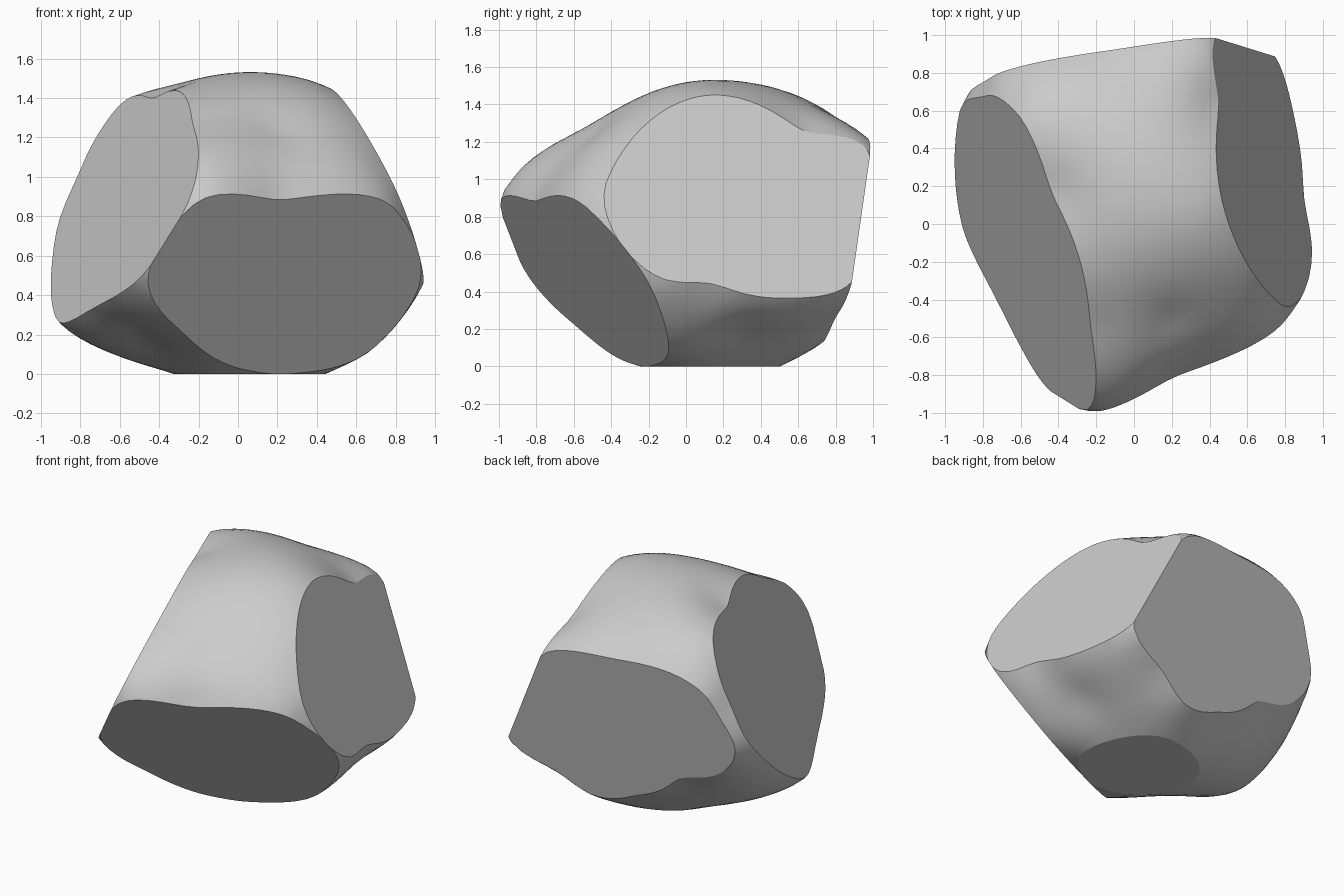
import bpy, bmesh, math
from mathutils import Vector

if "Cube" in bpy.data.objects:
    bpy.data.objects.remove(bpy.data.objects["Cube"])

CENTRE = Vector((0, .05, .72))

# Cut planes: outward normal, offset, axis solved for, rough outline in the other two axes
LEFT = ((-1, -.377, .477), 1.04, 2,
        [(-.92, .6), (-.8, .665), (-.59, .55), (-.44, .17), (-.32, -.09),
         (-.23, -.55), (-.2, -.85), (-.27, -.98), (-.48, -.85), (-.9, -.05), (-.95, .3)])
RIGHT = ((1, .2, .434), 1.12, 0,
         [(-.43, .84), (-.38, 1.08), (-.1, 1.38), (.2, 1.45), (.65, 1.24),
          (.97, 1.12), (.88, .42), (.38, .37), (.12, .45), (-.12, .46)])
FRONT = ((.45, -1, -.67), .315, 1,
         [(-.2, .89), (.2, .88), (.75, .88), (.92, .45), (.65, .1), (.2, 0),
          (-.3, .23), (-.45, .53)])
BACK = ((-.153, 1, -.214), .676, 1,
        [(.42, 1.17), (-.1, 1.23), (-.73, 1.08), (-.88, .72), (-.45, .42),
         (-.1, .2), (.22, .13), (.45, .27), (.74, .44)])
# Resting face is a simple round outline
ring = [i * math.tau / 8 for i in range(8)]
FOOT = ((0, 0, -1), 0, 2, [(.06 + .38 * math.cos(t), .13 + .37 * math.sin(t)) for t in ring])
FACETS = (LEFT, RIGHT, FRONT, BACK, FOOT)

# A few points on the rounded skin between the facets
SKIN = [(-.1, -.12, 1.48), (.36, .05, 1.49), (-.2, .25, 1.5), (0, .75, 1.36),
        (.2, -.5, 1.23), (-.75, .22, .18), (-.5, -.3, .2), (.66, .3, .2)]


def lift(n, d, axis, pair):
    """Place a 2D outline point on its facet plane."""
    p = list(pair)
    p.insert(axis, 0)
    p[axis] = (d - sum(a * b for a, b in zip(n, p))) / n[axis]
    return Vector(p)


def solve(a, b):
    """Gaussian elimination with pivoting."""
    n = len(b)
    m = [row[:] + [v] for row, v in zip(a, b)]
    for i in range(n):
        k = max(range(i, n), key=lambda r: abs(m[r][i]))
        m[i], m[k] = m[k], m[i]
        for r in range(i + 1, n):
            f = m[r][i] / m[i][i]
            m[r] = [x - f * y for x, y in zip(m[r], m[i])]
    out = [0] * n
    for i in reversed(range(n)):
        out[i] = (m[i][n] - sum(m[i][j] * out[j] for j in range(i + 1, n))) / m[i][i]
    return out


# Collect surface samples, plus one bulge sample behind each facet
samples = [Vector(p) - CENTRE for p in SKIN]
for n, d, axis, outline in FACETS:
    rim = [lift(n, d, axis, q) - CENTRE for q in outline]
    samples += rim
    mean = sum(p.length for p in rim) / len(rim)
    samples.append(sum(rim, Vector((0, 0, 0))).normalized() * mean * 1.04)

# Smooth radius field through the samples
dirs = [p.normalized() for p in samples]
base = sum(p.length for p in samples) / len(samples)


def kernel(a, b):
    return math.sqrt((a - b).length_squared + .01)


matrix = [[kernel(a, b) - (.015 if i == j else 0) for j, b in enumerate(dirs)]
          for i, a in enumerate(dirs)]
weights = solve(matrix, [p.length - base for p in samples])

# Rounded boulder
bm = bmesh.new()
bmesh.ops.create_icosphere(bm, subdivisions=5, radius=1)
for v in bm.verts:
    u = v.co.normalized()
    v.co = CENTRE + u * (base + sum(w * kernel(u, q) for w, q in zip(weights, dirs)))

# Slice the flat facets and cap them
for n, d, axis, outline in FACETS:
    n = Vector(n)
    bmesh.ops.bisect_plane(bm, geom=bm.verts[:] + bm.edges[:] + bm.faces[:], dist=1e-4,
                           plane_co=n * d / n.length_squared, plane_no=n, clear_outer=True)
    bmesh.ops.holes_fill(bm, edges=[e for e in bm.edges if e.is_boundary], sides=0)

# Smooth skin, crisp facet rims
bmesh.ops.recalc_face_normals(bm, faces=bm.faces[:])
for f in bm.faces:
    f.smooth = len(f.verts) <= 8
    if not f.smooth:
        for e in f.edges:
            e.smooth = False

mesh = bpy.data.meshes.new("boulder")
bm.to_mesh(mesh)
bm.free()
bpy.context.collection.objects.link(bpy.data.objects.new("boulder", mesh))
